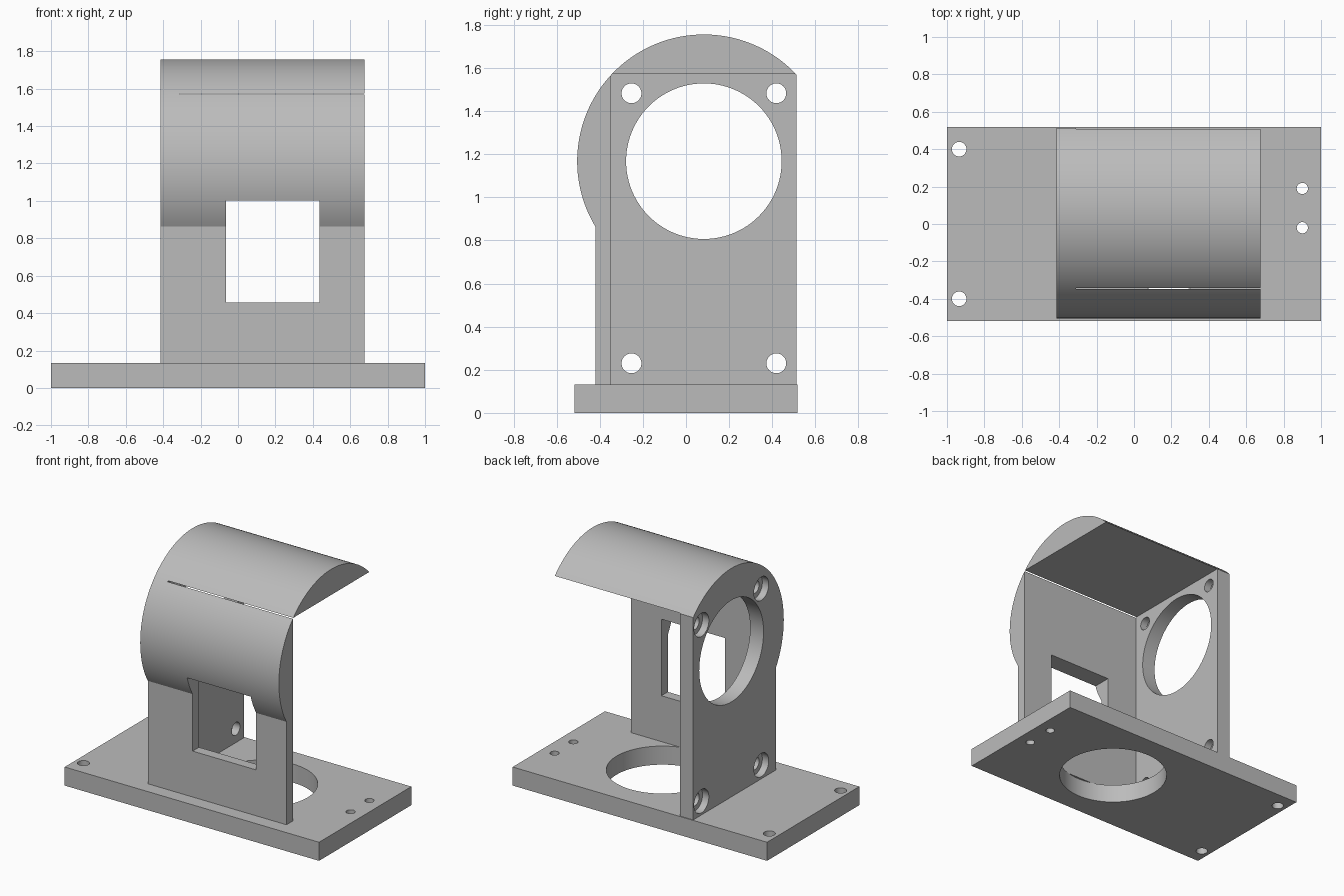
import bpy
import bmesh
from math import acos, asin, cos, sin, pi, radians
from mathutils import Matrix, Vector

if "Cube" in bpy.data.objects:
    bpy.data.objects.remove(bpy.data.objects["Cube"])

grey = bpy.data.materials.new("plain_grey")
grey.use_nodes = True
GREY = (0.5, 0.5, 0.5, 1)
grey.diffuse_color = GREY
grey.node_tree.nodes["Principled BSDF"].inputs["Base Color"].default_value = GREY


def make_object(name, bm):
    bmesh.ops.recalc_face_normals(bm, faces=bm.faces)
    mesh = bpy.data.meshes.new(name)
    bm.to_mesh(mesh)
    bm.free()
    obj = bpy.data.objects.new(name, mesh)
    bpy.context.collection.objects.link(obj)
    mesh.materials.append(grey)
    return obj


def prism(name, outline, x0, x1):
    """Extrude a (y, z) outline along x."""
    bm = bmesh.new()
    face = bm.faces.new([bm.verts.new((x0, y, z)) for y, z in outline])
    new = bmesh.ops.extrude_face_region(bm, geom=[face])["geom"]
    moved = [v for v in new if isinstance(v, bmesh.types.BMVert)]
    bmesh.ops.translate(bm, verts=moved, vec=(x1 - x0, 0, 0))
    return make_object(name, bm)


def box(name, x, y, z):
    outline = [(y[0], z[0]), (y[1], z[0]), (y[1], z[1]), (y[0], z[1])]
    return prism(name, outline, *x)


def rod(name, centre, radius, depth, axis, segments=48):
    bm = bmesh.new()
    bmesh.ops.create_cone(bm, cap_ends=True, segments=segments,
                          radius1=radius, radius2=radius, depth=depth)
    turn = Vector((0, 0, 1)).rotation_difference(Vector(axis)).to_matrix().to_4x4()
    bmesh.ops.transform(bm, matrix=Matrix.Translation(centre) @ turn, verts=bm.verts)
    return make_object(name, bm)


def cut(obj, cutters):
    bpy.context.view_layer.objects.active = obj
    for cutter in cutters:
        mod = obj.modifiers.new("cut", 'BOOLEAN')
        mod.operation, mod.solver, mod.object = 'DIFFERENCE', 'EXACT', cutter
        bpy.ops.object.modifier_apply(modifier=mod.name)
        bpy.data.objects.remove(cutter)


X, Z = (1, 0, 0), (0, 0, 1)
BASE_TOP = 0.132

# Base plate with the round opening and mounting holes
base = box("base_plate", (-1, 1), (-0.518, 0.518), (0, BASE_TOP))
holes = [rod("cutter", (0.185, 0, 0), 0.362, 1, Z, 96)]
holes += [rod("cutter", (-0.935, y, 0), 0.039, 1, Z) for y in (-0.4, 0.4)]
holes += [rod("cutter", (0.9, y, 0), 0.03, 1, Z) for y in (-0.02, 0.19)]
cut(base, holes)

# Housing: round-topped section extruded along x
CY, CZ, R = 0.083, 1.168, 0.588
FRONT, BACK = -0.42, 0.512
LEFT, RIGHT, INNER = -0.415, 0.675, -0.31
start = pi + acos((CY - FRONT) / R)
end = acos((BACK - CY) / R)
STEPS = 72
arc = [start + (end - start) * i / STEPS for i in range(STEPS + 1)]
outline = [(BACK, BASE_TOP), (FRONT, BASE_TOP)]
outline += [(CY + R * cos(a), CZ + R * sin(a)) for a in arc]
housing = prism("housing", outline, LEFT, RIGHT)

# Hollow inside, front window and end wall bore
cutters = [
    box("cutter", (INNER, 1), (-0.348, 1), (-0.1, 1.573)),
    box("cutter", (-0.063, 0.437), (-1, 0), (0.458, 1.002)),
    rod("cutter", (LEFT, CY, CZ), 0.361, 0.5, X, 96),
]

# Counterbored screw holes in the end wall
for y in (-0.253, 0.419):
    for z in (0.23, 1.483):
        cutters.append(rod("cutter", (LEFT, y, z), 0.046, 0.5, X))
        cutters.append(rod("cutter", (LEFT, y, z), 0.083, 0.1, X))
cut(housing, cutters)

# Smooth the round surfaces, keep edges sharp
for obj in (base, housing):
    bpy.ops.object.select_all(action='DESELECT')
    obj.select_set(True)
    bpy.context.view_layer.objects.active = obj
    bpy.ops.object.shade_smooth_by_angle(angle=radians(25))
